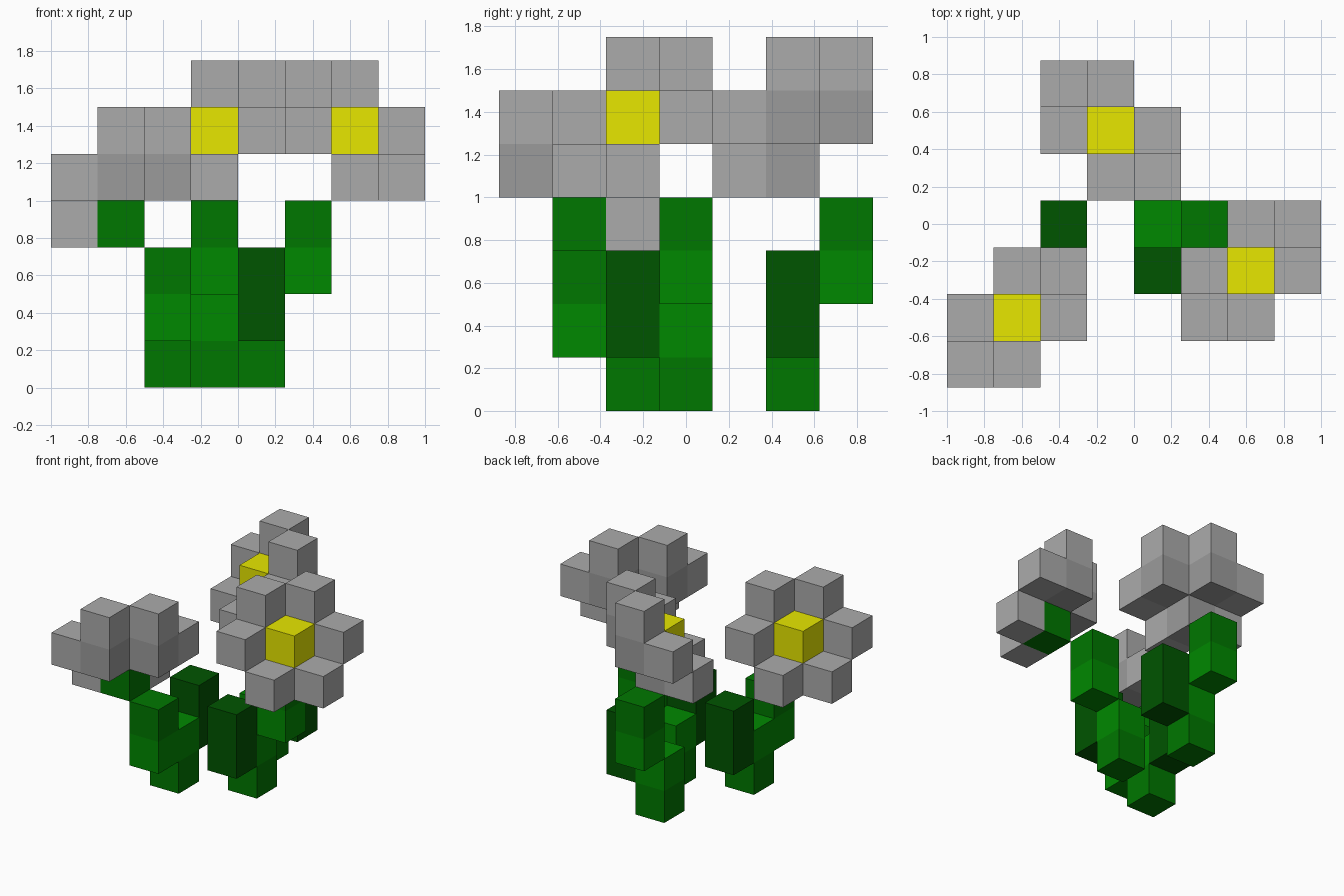
import bpy
from itertools import product

if "Cube" in bpy.data.objects:
    bpy.data.objects.remove(bpy.data.objects["Cube"])

S = 0.25                                   # cube size
ORIGIN = (-1.0, -0.875, 0.0)
AXES = [(1, 0, 0), (-1, 0, 0), (0, 1, 0), (0, -1, 0), (0, 0, 1), (0, 0, -1)]


def material(name, r, g, b):
    m = bpy.data.materials.new(name)
    m.diffuse_color = (r, g, b, 1)
    return m


YELLOW = material("yellow", 0.8, 0.8, 0.0)
STEM = material("stem_green", 0.25, 0.25, 0.0)
STEM.diffuse_color = (0.0, 0.25, 0.0, 1)
SHOOT = material("shoot_green", 0.0, 0.185, 0.0)
LEAF = material("leaf_green", 0.0, 0.09, 0.0)
SHADE = material("sepal_grey", 0.33, 0.33, 0.33)
PETAL = material("petal_grey", 0.41, 0.41, 0.41)


def add(a, b):
    return tuple(p + q for p, q in zip(a, b))


parts = []                                 # (name, cells, material)


def flower(name, centre, n, green_under):
    # six petals lie in the diagonal plane facing n; sepals close the back
    ring = [d for d in product((-1, 0, 1), repeat=3)
            if sum(map(abs, d)) == 2 and sum(p * q for p, q in zip(d, n)) == 0]
    backs = [add(centre, (-n[0], 0, 0)), add(centre, (0, -n[1], 0))]
    under = add(centre, (0, 0, -1))
    parts.append((name + "_petals", [add(centre, d) for d in ring], PETAL))
    parts.append((name + "_centre", [centre], YELLOW))
    if green_under:
        parts.append((name + "_stem_tip", [under], SHOOT))
    else:
        backs.append(under)
    parts.append((name + "_sepals", backs, SHADE))


# Flowers
flower("right_flower", (6, 2, 5), (1, -1, 1), True)
flower("left_flower", (1, 1, 4), (-1, 1, 1), True)
flower("back_flower", (3, 5, 5), (-1, -1, 1), False)

# Stems: dark base and top, lighter middle
parts += [
    ("right_stem_ends", [(4, 3, 0), (5, 3, 3)], SHOOT),
    ("right_stem_middle", [(4, 3, 1), (5, 3, 2)], STEM),
    ("left_stem_ends", [(2, 2, 0), (2, 1, 2)], SHOOT),
    ("left_stem_middle", [(2, 2, 1), (2, 1, 1)], STEM),
    ("back_stem_ends", [(3, 5, 0), (3, 6, 3)], SHOOT),
    ("back_stem_middle", [(3, 5, 1), (3, 6, 2)], STEM),
]

# Leaves, two cubes tall
for name, x, y in (("right_leaf", 4, 2), ("left_leaf", 2, 3), ("back_leaf", 4, 5)):
    parts.append((name, [(x, y, 1), (x, y, 2)], LEAF))

filled = {c for _, cells, _ in parts for c in cells}


def build(name, cells, mat):
    # cubes without the faces hidden between touching cubes
    verts, faces, index = [], [], {}
    for cell in cells:
        for d in AXES:
            if add(cell, d) in filled:
                continue
            a = next(i for i in range(3) if d[i])
            b, c = (a + 1) % 3, (a + 2) % 3
            corners = [(0, 0), (1, 0), (1, 1), (0, 1)]
            if d[a] < 0:
                corners.reverse()
            face = []
            for u, v in corners:
                p = list(cell)
                p[a] += d[a] > 0
                p[b] += u
                p[c] += v
                p = tuple(p)
                if p not in index:
                    index[p] = len(verts)
                    verts.append([o + S * q for o, q in zip(ORIGIN, p)])
                face.append(index[p])
            faces.append(face)
    mesh = bpy.data.meshes.new(name)
    mesh.from_pydata(verts, [], faces)
    mesh.materials.append(mat)
    ob = bpy.data.objects.new(name, mesh)
    bpy.context.collection.objects.link(ob)


for part in parts:
    build(*part)

for m in bpy.data.materials:
    if m.users and not m.is_grease_pencil:
        m.use_nodes = True
        m.node_tree.nodes["Principled BSDF"].inputs["Base Color"].default_value = m.diffuse_color
